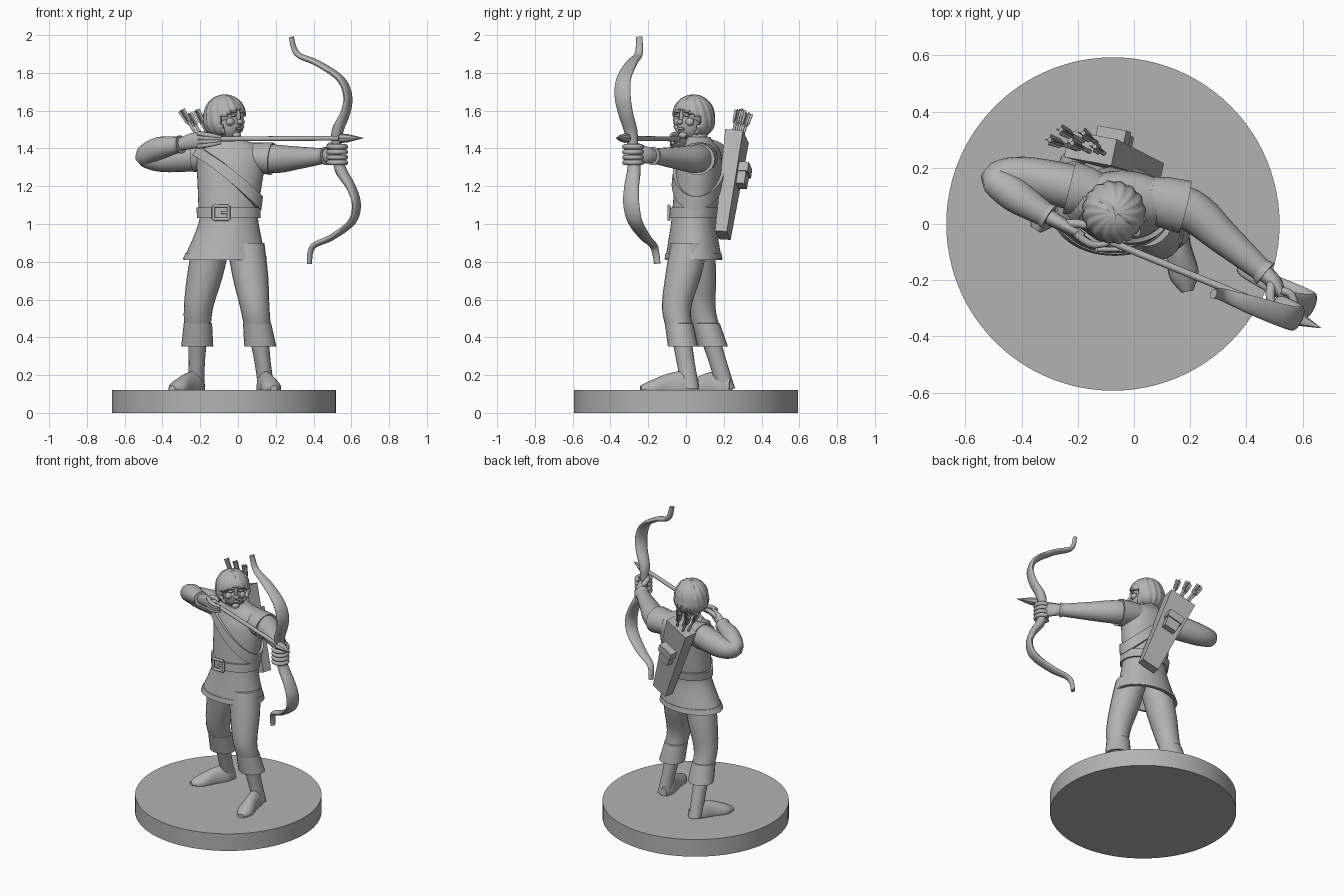
import bpy, bmesh, math
from mathutils import Vector, Matrix

cube = bpy.data.objects.get("Cube")
if cube:
    bpy.data.objects.remove(cube)

UP = Vector((0, 0, 1))
SQUARE = math.pi / 4

grey = bpy.data.materials.new("stone grey")
grey.use_nodes = True
grey.diffuse_color = (.45, .45, .45, 1)
grey.node_tree.nodes["Principled BSDF"].inputs["Base Color"].default_value = grey.diffuse_color


def finish(name, bm, angle=40):
    bmesh.ops.recalc_face_normals(bm, faces=bm.faces)
    mesh = bpy.data.meshes.new(name)
    bm.to_mesh(mesh)
    bm.free()
    mesh.materials.append(grey)
    mesh.shade_smooth()
    mesh.set_sharp_from_angle(angle=math.radians(angle))
    part = bpy.data.objects.new(name, mesh)
    bpy.context.collection.objects.link(part)
    return part


def row(point, radius, depth=None):
    """One ring of a loft: centre, radius across and radius in depth."""
    return (*point, radius, radius if depth is None else depth)


def smooth(rows, steps=5):
    """Catmull-Rom curve through the centre and radii of each row."""
    rows = [Vector(r) for r in rows]
    padded = [rows[0], *rows, rows[-1]]
    curve = []
    for before, start, end, after in zip(padded, padded[1:], padded[2:], padded[3:]):
        for step in range(steps):
            t = step / steps
            leave, arrive = (end - before) / 2, (after - start) / 2
            bend = start - end
            curve.append(start + leave * t - (bend * 3 + leave * 2 + arrive) * t**2
                         + (bend * 2 + leave + arrive) * t**3)
    return curve + [rows[-1]]


def loft(name, rows, up=None, sides=20, turn=0, floor=0):
    """Join elliptical rings; they lie level unless an up direction is given."""
    bm = bmesh.new()
    rings = []
    rows = [Vector(r) for r in rows]
    for i, r in enumerate(rows):
        across, deep = Vector((1, 0, 0)), Vector((0, 1, 0))
        if up:
            ahead = rows[min(i + 1, len(rows) - 1)] - rows[max(i - 1, 0)]
            ahead = Vector(ahead[:3])
            across = ahead.cross(up).normalized()
            deep = across.cross(ahead).normalized()
        ring = []
        for k in range(sides):
            angle = math.tau * k / sides + turn
            spot = Vector(r[:3]) + across * r[3] * math.cos(angle) + deep * r[4] * math.sin(angle)
            spot.z = max(spot.z, floor)
            ring.append(bm.verts.new(spot))
        rings.append(ring)
    for lower, upper in zip(rings, rings[1:]):
        for k in range(sides):
            j = (k + 1) % sides
            bm.faces.new((lower[k], lower[j], upper[j], upper[k]))
    bm.faces.new(reversed(rings[0]))
    bm.faces.new(rings[-1])
    return finish(name, bm)


def limb(name, rows, sides=20, floor=0):
    return loft(name, smooth(rows), UP, sides, floor=floor)


def rod(name, start, end, radius, tip_radius=None):
    tip_radius = radius if tip_radius is None else tip_radius
    return loft(name, [row(start, radius), row(end, tip_radius)], Vector((.1, .2, 1)), 12)


def ball(name, centre, size, place):
    bm = bmesh.new()
    bmesh.ops.create_uvsphere(bm, u_segments=24, v_segments=16, radius=1)
    bm.transform(place @ Matrix.Translation(centre) @ Matrix.Diagonal((*size, 1)))
    return finish(name, bm, 80)


# Round base
centre = Vector((-.075, 0, 0))
loft("base", [row(centre, .593), row(centre + UP * .12, .593)], sides=96)

# Tunic with a hollow hem
body = smooth([(-.07, .04, .81, .22, .15), (-.05, .04, 1, .16, .12), (-.05, .05, 1.1, .16, .12),
               (-.04, .07, 1.3, .18, .12), (-.05, .08, 1.39, .19, .1),
               (-.06, .07, 1.44, .11, .07), (-.06, .06, 1.46, .07, .07)])
hem = Vector(body[0][:3])
inside = [row(hem + UP * .07, .18, .12), row(hem, .205, .135)]
loft("tunic", inside + body, sides=40)
rod("neck", (-.06, .06, 1.42), (-.06, .05, 1.52), .06)


def tunic_point(angle, height, gap):
    i = next((i for i, r in enumerate(body[1:]) if r.z >= height), len(body) - 2)
    low, high = body[i], body[i + 1]
    r = low.lerp(high, (height - low.z) / (high.z - low.z))
    return Vector((r.x + (r[3] + gap) * math.cos(angle), r.y + (r[4] + gap) * math.sin(angle), height))


def band(name, middle, tilt, half, gap):
    """Closed strip hugging the tunic, lowest on the left when tilted."""
    bm = bmesh.new()
    loops, count = [], 64
    for i in range(count):
        angle = math.tau * i / count
        height = middle - tilt * math.cos(angle)
        edge = [(-half, -gap), (-half, gap), (half, gap), (half, -gap)]
        loops.append([bm.verts.new(tunic_point(angle, height + rise, out)) for rise, out in edge])
    for here, there in zip(loops, loops[1:] + loops[:1]):
        for k in range(len(here)):
            j = (k + 1) % len(here)
            bm.faces.new((here[k], there[k], there[j], here[j]))
    finish(name, bm)


band("belt", 1.06, 0, .027, .012)
band("hem_trim", .83, 0, .016, .004)
band("shoulder_strap", 1.26, .15, .036, .016)

# Belt buckle: square frame and tongue
buckle = Vector((-.09, -.09, 1.06))
wide, tall = Vector((.04, 0, 0)), UP * .035
for side in (-1, 1):
    rod("buckle_side", buckle + wide * side - tall, buckle + wide * side + tall, .009)
    rod("buckle_bar", buckle + tall * side - wide, buckle + tall * side + wide, .009)
rod("buckle_tongue", buckle, buckle + wide, .007)


def build_leg(side, hip, knee, ankle, toe):
    """Trouser with a turned cuff, bare shin and foot."""
    hip, knee, ankle, toe = map(Vector, (hip, knee, ankle, toe))

    def down(t):
        return knee.lerp(ankle, t)

    loft(side + "_trouser", smooth([row(hip, .1), row(hip.lerp(knee, .5), .095),
                                    row(knee, .077), row(down(.4), .068)]))
    loft(side + "_cuff", [row(down(.2), .06), row(down(.22), .075), row(down(.57), .085, .08),
                          row(down(.57), .07, .065), row(down(.4), .05)])
    loft(side + "_shin", smooth([row(down(.4), .052), row(down(.8), .043, .048),
                                 row(down(1.2), .043, .048)]))
    forward = toe - ankle
    forward.z = 0
    heel = ankle - forward.normalized() * .055
    heel.z = toe.z = .13
    steps = [(0, .02, .05), (.2, .045, .09), (.5, .045, .08), (.8, .052, .045), (1, .02, .015)]
    limb(side + "_foot", [row(heel.lerp(toe, t), w, h) for t, w, h in steps], floor=.12)


build_leg("left", (.04, .02, .9), (.09, -.05, .55), (.14, .01, .2), (.19, -.24, .1))
build_leg("right", (-.14, .05, .9), (-.21, .08, .55), (-.22, .19, .2), (-.35, -.02, .1))


def build_sleeve(side, rows, shoulder, cap_end):
    """Sleeve with a ridge at the wrist and a flared tunic cap at the shoulder."""
    limb(side + "_sleeve", rows)
    before, wrist = (Vector(r[:3]) for r in rows[-2:])
    along = (wrist - before).normalized()
    rod(side + "_wrist_ridge", wrist - along * .02, wrist + along * .01, .04, .05)
    shoulder, cap_end = Vector(shoulder), Vector(cap_end)
    inner = shoulder.lerp(cap_end, .9)
    loft(side + "_shoulder_cap", [row(shoulder, .07), row(shoulder.lerp(cap_end, .5), .09, .08),
                                  row(cap_end, .096, .086), row(inner, .07)], UP)


build_sleeve("left", [row((.05, .1, 1.36), .07), row((.2, .05, 1.345), .075), row((.32, -.05, 1.35), .06),
                      row((.46, -.17, 1.36), .04)], (.02, .1, 1.36), (.18, .06, 1.345))
build_sleeve("right", [row((-.12, .1, 1.36), .07), row((-.22, .13, 1.36), .08), row((-.4, .17, 1.345), .07),
                       row((-.49, .16, 1.36), .055), row((-.42, .1, 1.4), .06), row((-.31, .03, 1.42), .042)],
             (-.11, .1, 1.36), (-.23, .13, 1.36))

# Drawn arrow
nock, point = Vector((-.14, -.04, 1.45)), Vector((.665, -.37, 1.455))
aim = (point - nock).normalized()
rod("arrow_shaft", nock, point - aim * .08, .013)
loft("arrow_head", [row(point - aim * back, r, r * .8) for back, r in
                    ((.14, .015), (.13, .032), (.09, .027), (0, .001))], UP, 8)

# Recurve bow: one mirrored limb profile of height, forward reach, thickness and width, leaning slightly
grip = Vector((.525, -.28, 1.39))
profile = [(.1, .01, .03, .036), (.2, .065, .022, .042), (.29, .085, .018, .046), (.38, .05, .017, .042),
           (.46, -.07, .016, .034), (.5, -.17, .015, .024), (.54, -.2, .014, .02), (.6, -.21, .012, .018)]
lean = UP - Vector((.08, .08, 0))
reach = Vector((aim.x, aim.y, 0)).normalized()
bow = [row(grip, .023, .026)]
for height, forward, thick, broad in profile:
    bow.append(row(grip + lean * height + reach * forward, thick, broad))
    bow.insert(0, row(grip - lean * height + reach * forward, thick, broad))
loft("bow", smooth(bow), UP.cross(reach))

# Left hand closed round the grip
limb("left_palm", [row((.46, -.17, 1.36), .03, .034), row((.5, -.21, 1.365), .028, .045),
                   row((.53, -.26, 1.37), .015, .04)])
for i in range(4):
    hold = grip + UP * (i * .028 - .065)
    curl = [Matrix.Rotation(math.pi * (.5 - k / 4), 3, "Z") @ wide * 1.1 for k in range(7)]
    limb("left_finger", [row(hold + bend, .014) for bend in curl], 10)
limb("left_thumb", [row((.49, -.21, 1.39), .017), row((.485, -.26, 1.415), .016), row((.5, -.3, 1.42), .01)], 10)

# Right hand drawing the arrow
limb("right_palm", [row((-.31, .03, 1.42), .028, .032), row((-.24, -.01, 1.44), .023, .042),
                    row((-.18, -.045, 1.445), .014, .036)])
for i in range(4):
    knuckle = Vector((-.21, -.035, 1.41 + i * .023))
    fingertip = nock + Vector((.05, -.03, i * .01 - .02))
    bend = knuckle.lerp(fingertip, .5) - Vector((0, .02, 0))
    limb("right_finger", [row(knuckle, .013), row(bend, .013), row(fingertip, .008)], 10)
limb("right_thumb", [row((-.24, 0, 1.45), .016), row((-.19, 0, 1.475), .015), row((-.13, -.02, 1.47), .008)], 10)

# Head, built facing the front and then turned towards the target
turned = Matrix.Translation((-.07, .04, 1.57)) @ Matrix.Rotation(math.radians(48), 4, "Z")
ball("skull", (0, 0, .02), (.085, .095, .09), turned)
ball("jaw", (0, -.03, -.04), (.065, .07, .085), turned)
ball("nose_bridge", (0, -.095, 0), (.01, .014, .035), turned)
ball("nose_tip", (0, -.107, -.03), (.016, .016, .013), turned)
ball("mouth", (0, -.098, -.065), (.024, .01, .007), turned)
ball("chin", (0, -.085, -.1), (.024, .02, .018), turned)
for side in (-1, 1):
    ball("eye", (side * .034, -.09, .005), (.015, .009, .008), turned)
    ball("brow", (side * .034, -.092, .026), (.027, .012, .008), turned)
    ball("cheek", (side * .04, -.076, -.03), (.026, .02, .022), turned)

# Hair: grooved shell, parted on top and open at the face
bm = bmesh.new()
bmesh.ops.create_uvsphere(bm, u_segments=72, v_segments=28, radius=1)
gone = []
for face in bm.faces:
    middle = face.calc_center_median()
    if middle.z < -.82 or (middle.y < -.42 and middle.z < .38 - abs(middle.x) * .45):
        gone.append(face)
bmesh.ops.delete(bm, geom=gone, context="FACES")
for vert in bm.verts:
    x, y, z = vert.co
    groove = .03 * math.sin(math.atan2(y, x) * 16 + z * 3) * (1 - max(z, 0) ** 4)
    if z > .3 and abs(x) < .07:
        groove -= .05
    flare = 1 + groove + .22 * max(-z, 0)
    vert.co = (x * flare * .108, y * flare * .114, z * (1 + groove * .7) * .116)
bm.transform(turned)
shell = finish("hair", bm, 50).modifiers.new("thickness", "SOLIDIFY")
shell.thickness = .022

# Quiver: tapered open box with a flapped pouch
bottom, mouth, outward = Vector((.045, .195, .94)), Vector((-.155, .27, 1.465)), Vector((.25, .92, -.2))
axis = mouth - bottom


def box(name, rows):
    return loft(name, rows, outward, 4, SQUARE)


box("quiver", [row(bottom, .085, .045), row(mouth, .13, .068), row(mouth, .11, .05),
               row(mouth - axis * .1, .1, .04)])
pouch = bottom + axis * .62 + outward * .058
box("quiver_pouch", [row(pouch - axis * .1, .06, .04), row(pouch + axis * .08, .07, .045)])
flap = pouch + outward * .008
box("pouch_flap", [row(flap + axis * .02, .078, .045), row(flap + axis * .11, .078, .045)])

# Spare arrows fanning out of the quiver, each with crossed feathers
for i in range(-2, 3):
    stagger = i % 2
    foot = mouth - axis * .1 + Vector((i * .024, stagger * .03 - .015 - i * .006, 0))
    end = foot + Vector((i * .016 - .085, .04 + stagger * .012, .19 - stagger * .02))
    rod("spare_arrow", foot, end, .008)
    feather = [(foot.lerp(end, t), w) for t, w in ((.58, .008), (.7, .024), (1, .028), (.97, .008))]
    box("feather", [row(spot, w, .003) for spot, w in feather])
    box("feather", [row(spot, .003, w) for spot, w in feather])
